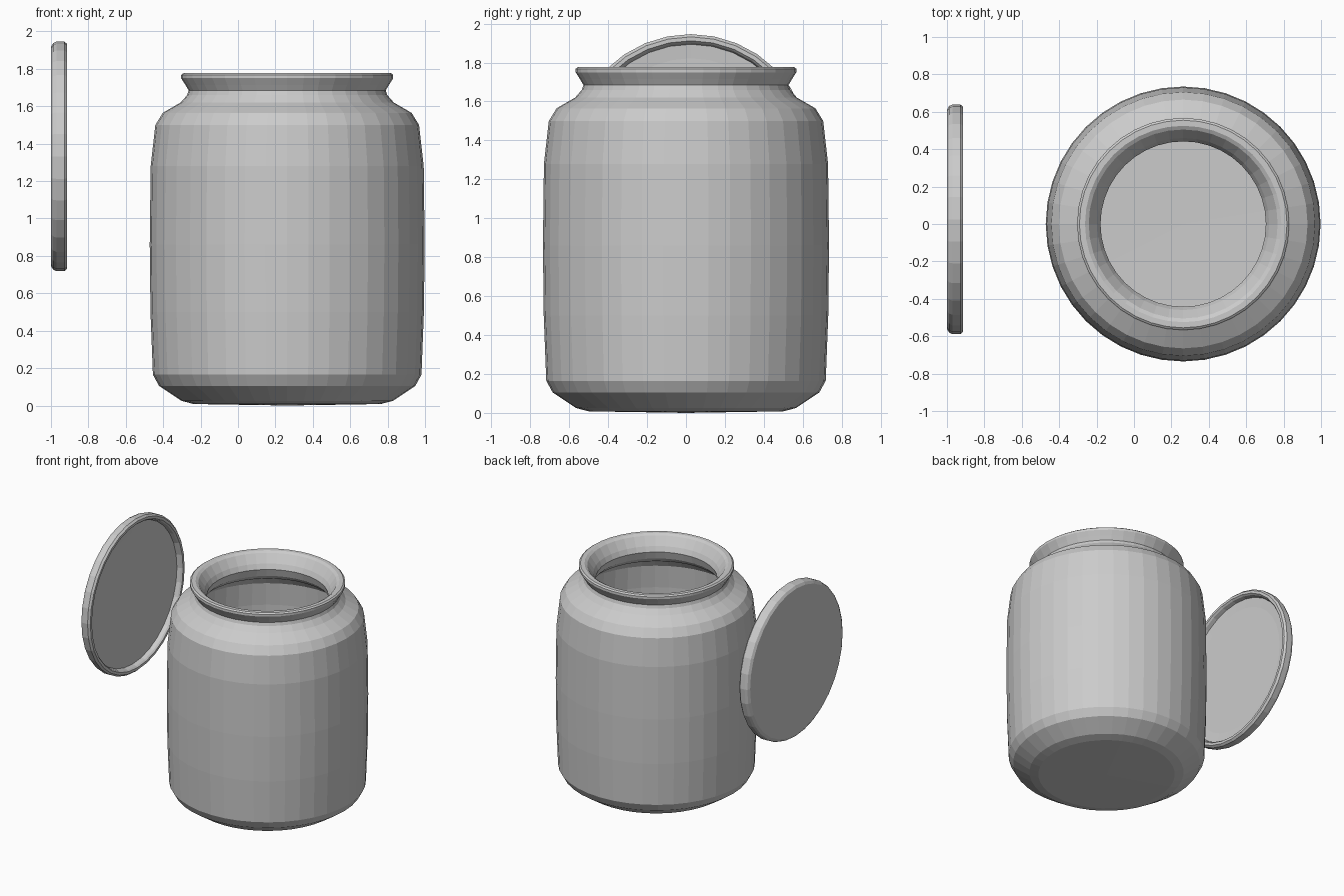
import bpy, bmesh, math
from mathutils import Matrix

if "Cube" in bpy.data.objects:
    bpy.data.objects.remove(bpy.data.objects["Cube"])

clay = bpy.data.materials.new("light_grey")
clay.diffuse_color = (0.6, 0.6, 0.6, 1)
clay.use_nodes = True
clay.node_tree.nodes["Principled BSDF"].inputs["Base Color"].default_value = clay.diffuse_color


def lathe(name, profile, sides, matrix):
    """Spin a (radius, height) profile, starting and ending on the axis, into a closed solid."""
    bm = bmesh.new()
    rings = []
    for r, z in profile:
        if r == 0:
            rings.append([bm.verts.new((0, 0, z))] * sides)
        else:
            angles = [2 * math.pi * i / sides for i in range(sides)]
            rings.append([bm.verts.new((r * math.cos(a), r * math.sin(a), z)) for a in angles])
    for low, high in zip(rings, rings[1:]):
        for i in range(sides):
            j = (i + 1) % sides
            corners = dict.fromkeys((low[i], low[j], high[j], high[i]))
            bm.faces.new(list(corners))
    bm.transform(matrix)
    bmesh.ops.recalc_face_normals(bm, faces=bm.faces)
    mesh = bpy.data.meshes.new(name)
    bm.to_mesh(mesh)
    bm.free()
    mesh.materials.append(clay)
    obj = bpy.data.objects.new(name, mesh)
    bpy.context.collection.objects.link(obj)
    return obj


# Jar: outer wall, flared lip, then the hollow inside down to the floor
outer = [(0, 0), (0.50, 0.008), (0.565, 0.025), (0.685, 0.105), (0.718, 0.165),
         (0.731, 0.5), (0.735, 0.86), (0.73, 1.28), (0.705, 1.5), (0.665, 1.565),
         (0.57, 1.62), (0.535, 1.66), (0.527, 1.685), (0.545, 1.715), (0.567, 1.75)]
lip = [(0.567, 1.768), (0.555, 1.777), (0.525, 1.777), (0.505, 1.765), (0.46, 1.70), (0.442, 1.66)]
inner = [(0.46, 1.60), (0.50, 1.56), (0.60, 1.51), (0.635, 1.46), (0.65, 1.28),
         (0.655, 0.86), (0.65, 0.5), (0.64, 0.2), (0.61, 0.16), (0.53, 0.10), (0.44, 0.085), (0, 0.08)]
lathe("jar", outer + lip + inner, 40, Matrix.Translation((0.263, 0, 0)))

# Lid: shallow dish standing on edge beside the jar, hollow side towards it
dish = [(0, 0), (0.587, 0), (0.606, 0.012), (0.614, 0.03), (0.614, 0.072), (0.60, 0.087),
        (0.58, 0.087), (0.57, 0.075), (0.562, 0.045), (0.49, 0.04), (0, 0.04)]
lathe("lid", dish, 32,
      Matrix.Translation((-1, 0.025, 1.332)) @ Matrix.Rotation(math.pi / 2, 4, 'Y'))
